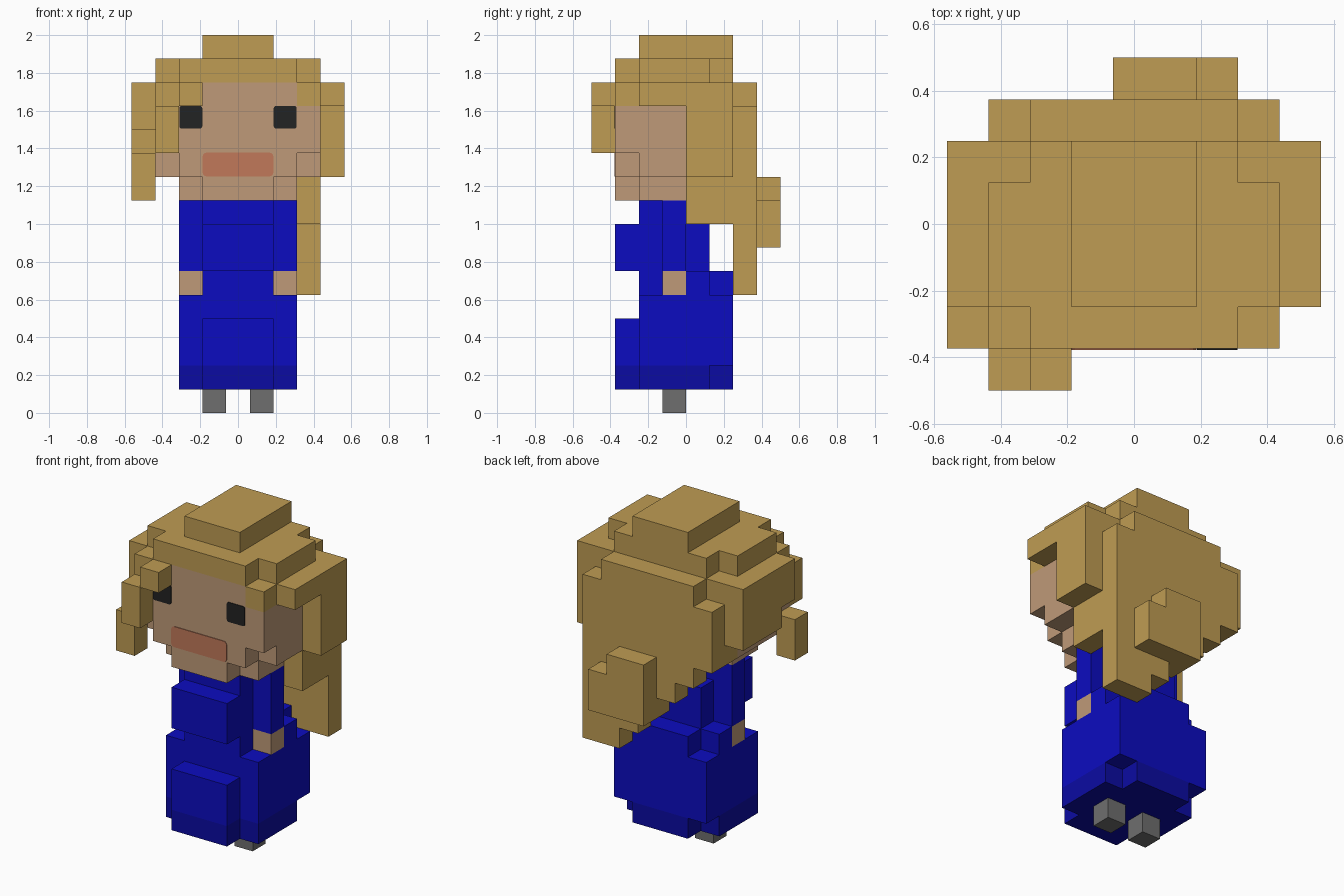
import bpy, bmesh

if "Cube" in bpy.data.objects:
    bpy.data.objects.remove(bpy.data.objects["Cube"], do_unlink=True)

U = 0.125     # edge length of one block
cells = {}    # block position -> part name
paint = {}    # part name -> material


def material(name, rgb):
    lin = [((c / 255 + 0.055) / 1.055) ** 2.4 if c > 10 else c / 255 / 12.92 for c in rgb]
    m = bpy.data.materials.new(name)
    m.use_nodes = True
    m.diffuse_color = (*lin, 1)
    m.node_tree.nodes["Principled BSDF"].inputs["Base Color"].default_value = (*lin, 1)
    return m


HAIR = material("golden hair", (191, 156, 83))
SKIN = material("skin", (191, 154, 120))
BLUE = material("blue cloth", (12, 12, 192))
HEM = material("dark blue hem", (11, 11, 162))
GREY = material("grey shoe", (110, 110, 110))
BLACK = material("eye black", (34, 35, 35))
LIPS = material("lip red", (193, 121, 90))


def block(part, mat, width, ys, zs, x=0, cut=""):
    """Fill an odd-width box of blocks centred on column x.
    cut = "f", "b" or "fb" notches its front or back upright corners."""
    paint[part] = mat
    half = width // 2
    notched = {"f": ys[0], "b": ys[1] - 1}
    cut_rows = [notched[c] for c in cut]
    for i in range(-half, half + 1):
        for j in range(*ys):
            if abs(i) == half and j in cut_rows:
                continue
            for k in range(*zs):
                cells[x + i, j, k] = part


# Head: wide cheeks over a narrower jaw and chin
block("head", SKIN, 5, (1, 4), (9, 10), cut="f")
block("head", SKIN, 7, (1, 5), (10, 11), cut="f")
block("head", SKIN, 7, (1, 4), (11, 14))

# Crown: terraced layers above a fringe row on the temples
block("hair_crown", HAIR, 3, (2, 6), (15, 16))
block("hair_crown", HAIR, 7, (1, 6), (14, 15), cut="fb")
for side in (-3, 3):
    block("hair_crown", HAIR, 1, (1, 4), (13, 14), x=side)

# Back of the hair: a solid mass and a sheet stepping down towards the left shoulder
block("hair_back", HAIR, 7, (4, 6), (11, 14))
block("hair_back", HAIR, 5, (4, 6), (9, 11), x=1)
block("hair_back", HAIR, 1, (4, 6), (8, 10), x=3)
block("hair_back", HAIR, 1, (5, 6), (10, 11), x=-3)
block("hair_back", HAIR, 7, (6, 7), (10, 14), cut="")
for x in range(-3, 4):
    block("hair_back", HAIR, 1, (6, 7), (max(5, 7 - x), 13), x=x)
for side in (-3, 3):
    del cells[side, 6, 13]

# Bunch hanging at the back
block("hair_bunch", HAIR, 3, (7, 8), (7, 9), x=1)
for x in (0, 1):
    block("hair_bunch", HAIR, 1, (7, 8), (9, 10), x=x)

# Side locks, the loose strand and the forelock
block("hair_side_left", HAIR, 1, (2, 6), (13, 14), x=4)
block("hair_side_left", HAIR, 1, (4, 6), (10, 13), x=4)
block("hair_side_right", HAIR, 1, (2, 6), (12, 14), x=-4)
block("hair_side_right", HAIR, 1, (3, 6), (11, 12), x=-4)
block("hair_strand_right", HAIR, 1, (1, 2), (9, 11), x=-4)
block("forelock", HAIR, 1, (0, 1), (13, 14), x=-2)
block("forelock", HAIR, 1, (0, 1), (11, 13), x=-3)

# Dress
block("torso", BLUE, 3, (2, 4), (6, 9))
block("torso", BLUE, 3, (1, 5), (6, 8))
block("skirt", BLUE, 5, (2, 6), (5, 6), cut="fb")
block("skirt", BLUE, 5, (2, 6), (2, 5))
block("skirt", BLUE, 3, (1, 2), (2, 4))
block("skirt_hem", HEM, 5, (1, 6), (1, 2), cut="fb")

# Arms and shoes
for name, s in (("right", -1), ("left", 1)):
    block("sleeve_" + name, BLUE, 1, (3, 4), (6, 9), x=2 * s)
    block("hand_" + name, SKIN, 1, (3, 4), (5, 6), x=2 * s)
    block("shoe_" + name, GREY, 1, (3, 4), (0, 1), x=s)


def finish(bm, name, mat):
    me = bpy.data.meshes.new(name)
    bm.to_mesh(me)
    bm.free()
    me.materials.append(mat)
    bpy.context.collection.objects.link(bpy.data.objects.new(name, me))


def build_part(name, mat):
    """Outer skin of the part's blocks, merged into large flat faces."""
    bm = bmesh.new()
    for cell in [c for c, owner in cells.items() if owner == name]:
        for axis in range(3):
            for d in (0, 1):
                neighbour = list(cell)
                neighbour[axis] += 2 * d - 1
                if tuple(neighbour) in cells:
                    continue
                ring = []
                for s, t in ((0, 0), (1, 0), (1, 1), (0, 1)):
                    p = list(cell)
                    p[axis] += d
                    p[(axis + 1) % 3] += s
                    p[(axis + 2) % 3] += t
                    ring.append(bm.verts.new(((p[0] - 0.5) * U, (p[1] - 4) * U, p[2] * U)))
                bm.faces.new(ring if d else ring[::-1])
    bmesh.ops.remove_doubles(bm, verts=bm.verts, dist=1e-4)
    bmesh.ops.dissolve_limit(bm, angle_limit=0.02, verts=bm.verts, edges=bm.edges)
    finish(bm, name, mat)


for name, mat in paint.items():
    build_part(name, mat)


def face_plate(name, mat, x, z, width, height, radius):
    """Thin plate with rounded corners on the front of the face."""
    bm = bmesh.new()
    bmesh.ops.create_cube(bm, size=1)
    for v in bm.verts:
        v.co = (x + v.co.x * width, -0.375 + v.co.y * 0.008, z + v.co.z * height)
    corners = [e for e in bm.edges if abs(e.verts[0].co.y - e.verts[1].co.y) > 0.001]
    bmesh.ops.bevel(bm, geom=corners, offset=radius, segments=3, profile=0.5, affect='EDGES')
    finish(bm, name, mat)


# Facial features
for name, s in (("right", -1), ("left", 1)):
    face_plate("eye_" + name, BLACK, 0.25 * s, 1.565, 0.122, 0.12, 0.012)
face_plate("mouth", LIPS, 0, 1.315, 0.375, 0.126, 0.02)
